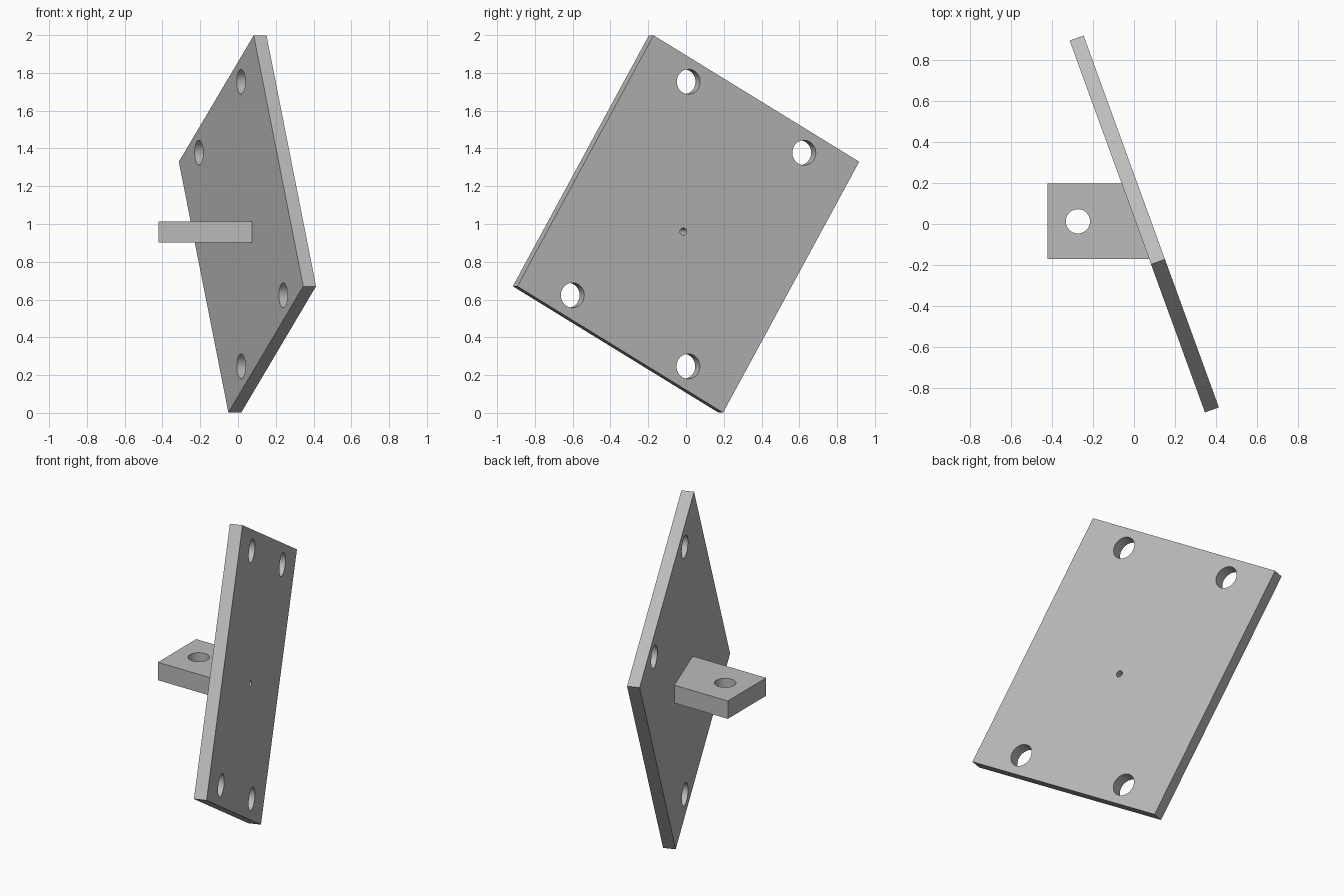
import bpy
import bmesh
from math import radians
from mathutils import Matrix, Vector

cube = bpy.data.objects.get("Cube")
if cube:
    bpy.data.objects.remove(cube, do_unlink=True)

# One plain grey for the whole bracket
grey = bpy.data.materials.new("plain grey")
grey.use_nodes = True
grey.diffuse_color = (0.5, 0.5, 0.5, 1)
grey.node_tree.nodes["Principled BSDF"].inputs["Base Color"].default_value = (0.5, 0.5, 0.5, 1)

WIDTH, HEIGHT, THICK = 1.338, 1.534, 0.072
CENTRE = Vector((0.05, 0, 1))

# Turned about the vertical: local x is the plate normal, local y runs along the plate
turn = Matrix.Translation(CENTRE) @ Matrix.Rotation(radians(20), 4, 'Z')
tilted = turn @ Matrix.Rotation(radians(-30), 4, 'X')


def prism(name, outline, low, high):
    """Extrude a flat outline between two heights."""
    bm = bmesh.new()
    face = bm.faces.new([bm.verts.new((x, y, low)) for x, y in outline])
    made = bmesh.ops.extrude_face_region(bm, geom=[face])["geom"]
    verts = [v for v in made if isinstance(v, bmesh.types.BMVert)]
    bmesh.ops.translate(bm, verts=verts, vec=(0, 0, high - low))
    bmesh.ops.recalc_face_normals(bm, faces=bm.faces)
    return finish(name, bm)


def finish(name, bm):
    mesh = bpy.data.meshes.new(name)
    bm.to_mesh(mesh)
    bm.free()
    mesh.materials.append(grey)
    obj = bpy.data.objects.new(name, mesh)
    bpy.context.collection.objects.link(obj)
    return obj


def drill(target, matrix, radius, depth):
    """Cut a round hole along the matrix's z axis."""
    bm = bmesh.new()
    bmesh.ops.create_cone(bm, cap_ends=True, segments=48, radius1=radius,
                          radius2=radius, depth=depth, matrix=matrix)
    cutter = finish("hole_cutter", bm)
    cutter.hide_render = True
    mod = target.modifiers.new("hole", 'BOOLEAN')
    mod.operation = 'DIFFERENCE'
    mod.solver = 'EXACT'
    mod.object = cutter
    bpy.context.view_layer.objects.active = target
    bpy.ops.object.modifier_apply(modifier=mod.name)
    bpy.data.objects.remove(cutter, do_unlink=True)


# Large tilted plate
bm = bmesh.new()
bmesh.ops.create_cube(bm, size=1, matrix=tilted @ Matrix.Diagonal((THICK, WIDTH, HEIGHT, 1)))
plate = finish("mounting_plate", bm)

# Level tab whose end is mitred to the plate's back face
FRONT, BACK, END = -0.17, 0.198, -0.42
inner = turn @ Vector((-THICK / 2, 0, 0))
along = turn.to_3x3() @ Vector((0, 1, 0))


def meet(y):
    return inner.x + (y - inner.y) * along.x / along.y


tab = prism("side_tab", [(END, FRONT), (meet(FRONT), FRONT), (meet(BACK), BACK), (END, BACK)],
            0.903, 1.012)

# Corner bolt holes
across = Matrix.Rotation(radians(90), 4, 'Y')
for side in (-1, 1):
    for end in (-1, 1):
        spot = Matrix.Translation((0, side * 0.376, end * 0.653))
        drill(plate, tilted @ spot @ across, 0.066, 0.3)

# Small blind pilot hole through the plate into the tab
pilot = turn @ Matrix.Translation((0, -0.028, -0.04)) @ across
for part in (plate, tab):
    drill(part, pilot, 0.019, 0.24)

# Vertical hole in the tab
drill(tab, Matrix.Translation((-0.273, 0.013, 0.957)), 0.059, 0.4)

# Round hole walls, crisp edges
bpy.ops.object.select_all(action='DESELECT')
for part in (plate, tab):
    part.select_set(True)
bpy.context.view_layer.objects.active = plate
bpy.ops.object.shade_smooth_by_angle(angle=radians(30))
